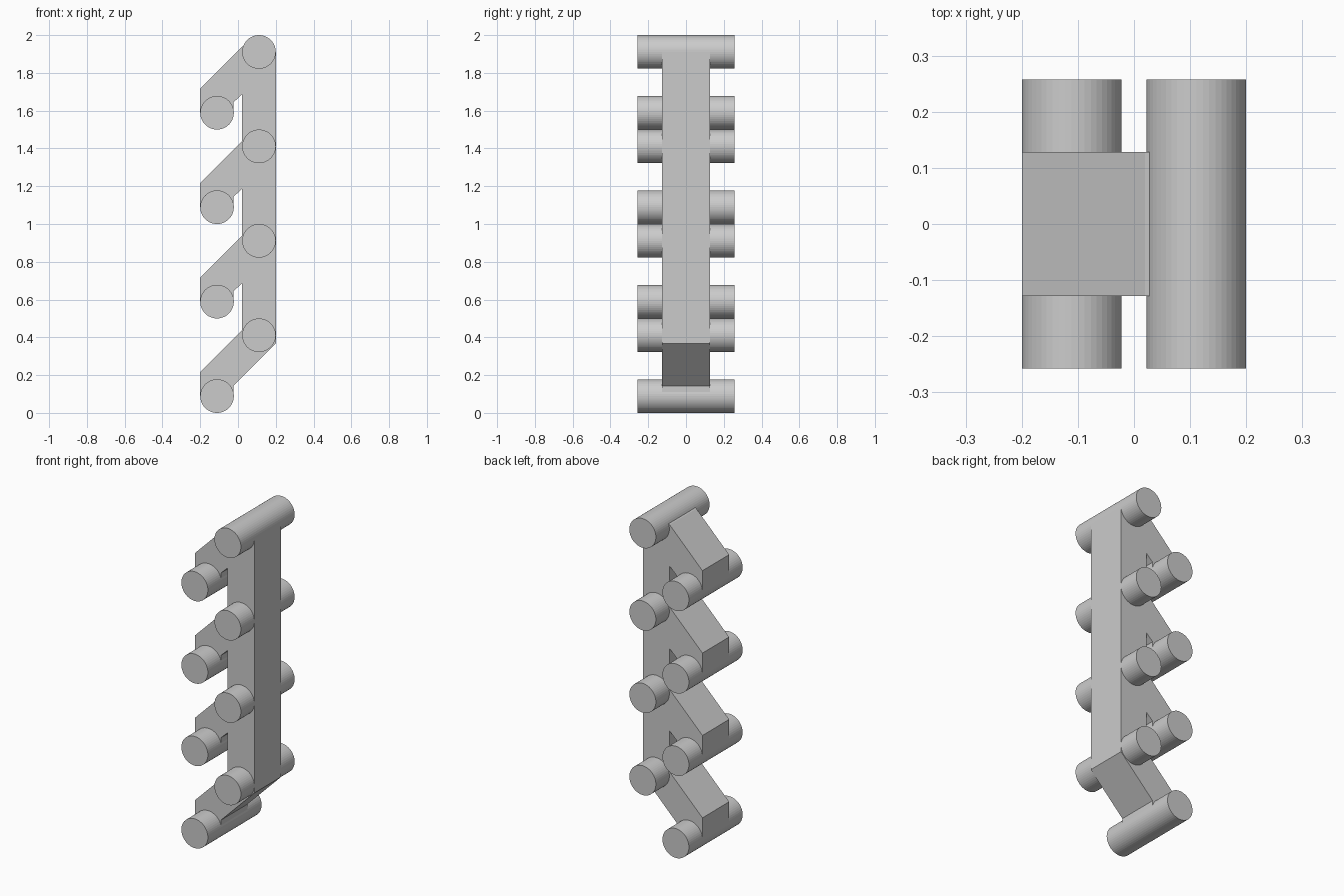
import bpy
import bmesh
import math
from mathutils import Matrix, Vector

cube = bpy.data.objects.get("Cube")
if cube:
    bpy.data.objects.remove(cube, do_unlink=True)

STEP = 0.5       # vertical spacing of the rungs
COUNT = 4
RADIUS = 0.089
PEG_X = 0.111
PEG_LENGTH = 0.515
PLATE_HALF = 0.128

grey = bpy.data.materials.new("light_grey")
grey.use_nodes = True
colour = (0.6, 0.6, 0.6, 1)
grey.diffuse_color = colour
grey.node_tree.nodes["Principled BSDF"].inputs["Base Color"].default_value = colour


def add_object(name, bm):
    bmesh.ops.recalc_face_normals(bm, faces=bm.faces)
    mesh = bpy.data.meshes.new(name)
    bm.to_mesh(mesh)
    bm.free()
    mesh.materials.append(grey)
    obj = bpy.data.objects.new(name, mesh)
    bpy.context.collection.objects.link(obj)
    return obj


def peg(name, x, z):
    """Round bar running front to back."""
    bm = bmesh.new()
    bmesh.ops.create_cone(
        bm, cap_ends=True, segments=48, radius1=RADIUS, radius2=RADIUS,
        depth=PEG_LENGTH,
        matrix=Matrix.Translation((x, 0, z)) @ Matrix.Rotation(math.pi / 2, 4, "X"))
    add_object(name, bm)


# Side plate: upright spine with slanted arms, traced as one outline
outline = [(0.2, 1.911), (0.2, 0.368)]
for i in range(COUNT):
    z = i * STEP
    inner = [] if i == 0 else [(0.02, z + 0.185)]
    outline += inner + [(-0.025, z + 0.143), (-0.025, z + RADIUS),
                        (-0.2, z + RADIUS), (-0.2, z + 0.217), (0.02, z + 0.437)]
outline.append((0.06, 1.96))

bm = bmesh.new()
face = bm.faces.new([bm.verts.new((x, -PLATE_HALF, z)) for x, z in outline])
extruded = bmesh.ops.extrude_face_region(bm, geom=[face])["geom"]
bmesh.ops.translate(
    bm, vec=Vector((0, 2 * PLATE_HALF, 0)),
    verts=[v for v in extruded if isinstance(v, bmesh.types.BMVert)])
add_object("spine_with_arms", bm)

# Pegs at the tip of each arm and at its root on the spine
for i in range(COUNT):
    peg(f"arm_peg_{i + 1}", -PEG_X, i * STEP + RADIUS)
    peg(f"spine_peg_{i + 1}", PEG_X, i * STEP + 0.411)
